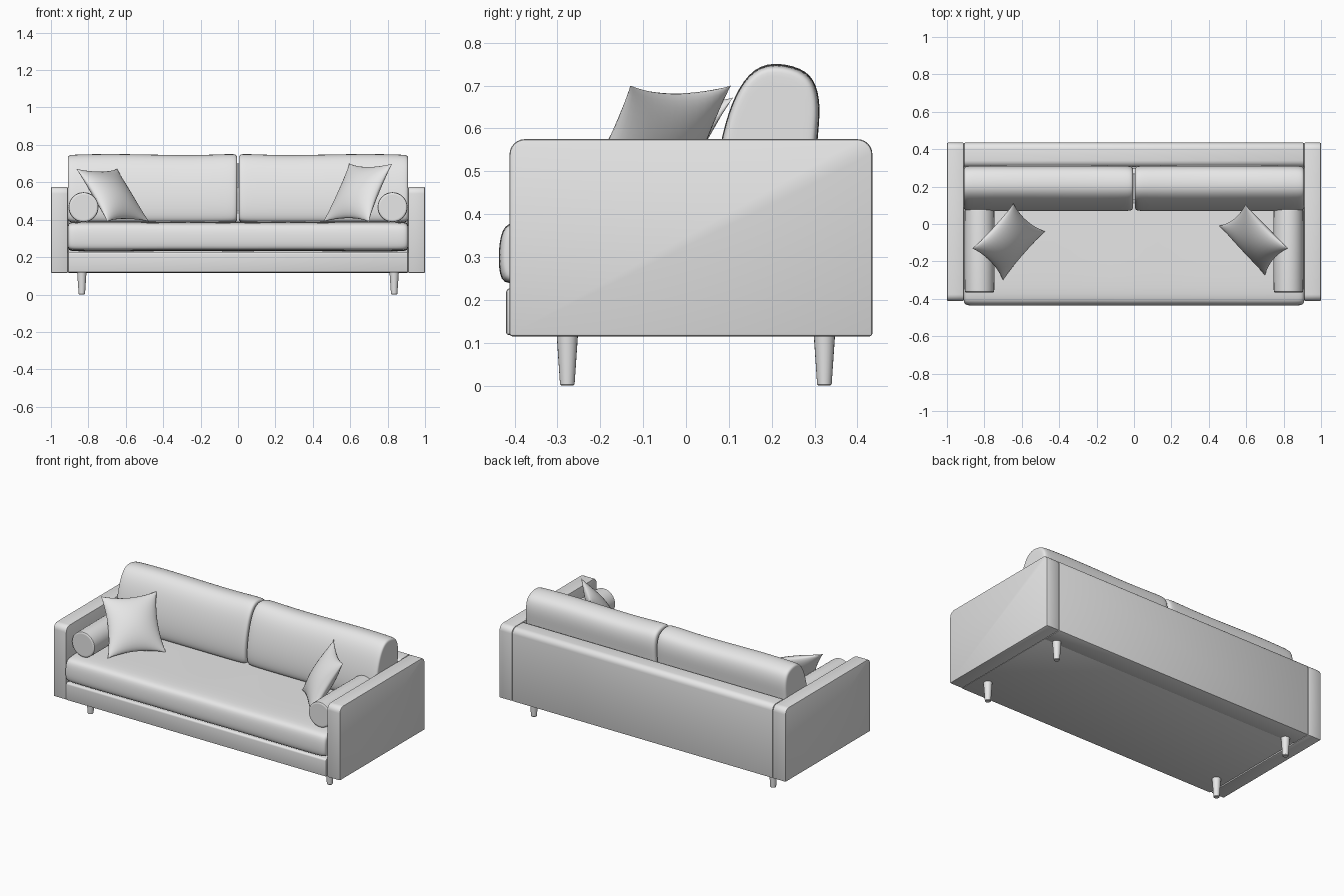
import bpy, bmesh, math
from mathutils import Vector

if "Cube" in bpy.data.objects:
    bpy.data.objects.remove(bpy.data.objects["Cube"], do_unlink=True)

# One upholstery colour for the whole sofa
grey = bpy.data.materials.new("soft grey")
grey.use_nodes = True
grey.diffuse_color = (0.8, 0.8, 0.8, 1)
grey.node_tree.nodes["Principled BSDF"].inputs["Base Color"].default_value = (0.8, 0.8, 0.8, 1)


def finish(name, bm, subdiv=0, angle=40):
    bmesh.ops.recalc_face_normals(bm, faces=bm.faces[:])
    mesh = bpy.data.meshes.new(name)
    bm.to_mesh(mesh)
    bm.free()
    mesh.materials.append(grey)
    obj = bpy.data.objects.new(name, mesh)
    bpy.context.collection.objects.link(obj)
    if subdiv:
        mod = obj.modifiers.new("soften", "SUBSURF")
        mod.levels = mod.render_levels = subdiv
    bpy.ops.object.select_all(action="DESELECT")
    bpy.context.view_layer.objects.active = obj
    obj.select_set(True)
    if subdiv:
        bpy.ops.object.shade_smooth()
    else:
        bpy.ops.object.shade_smooth_by_angle(angle=math.radians(angle))
    return obj


def panel(name, lo, hi, top_radius, edge_radius=0.006):
    """Box whose long top edges along x are rounder than the rest."""
    lo, hi = Vector(lo), Vector(hi)
    bm = bmesh.new()
    bmesh.ops.create_cube(bm, size=1)
    for v in bm.verts:
        v.co = (lo + hi) / 2 + v.co * (hi - lo)

    def is_top(e):
        a, b = e.verts
        return abs(a.co.y - b.co.y) < 1e-5 and abs(a.co.z - b.co.z) < 1e-5 and a.co.z > hi.z - 1e-4

    bmesh.ops.bevel(bm, geom=[e for e in bm.edges if is_top(e)], offset=top_radius,
                    segments=6, profile=0.5, affect="EDGES")
    sharp = [e for e in bm.edges if e.calc_face_angle(0) > 1]
    bmesh.ops.bevel(bm, geom=sharp, offset=edge_radius, segments=2, profile=0.5, affect="EDGES")
    return finish(name, bm)


def loft(name, profile, stations):
    """Sweep a y-z profile along x; each station is (x, inset, crown lift)."""
    bm = bmesh.new()
    ys, zs = zip(*profile)
    cy, cz = (min(ys) + max(ys)) / 2, (min(zs) + max(zs)) / 2
    hy, hz = (max(ys) - min(ys)) / 2, (max(zs) - min(zs)) / 2
    rings = []
    for x, inset, lift in stations:
        ring = []
        for y, z in profile:
            up = max(0, (z - cz) / hz)
            ring.append(bm.verts.new((x, cy + (y - cy) * (1 - inset / hy),
                                      cz + (z - cz) * (1 - inset / hz) + lift * up)))
        rings.append(ring)
    n = len(profile)
    for a, b in zip(rings, rings[1:]):
        for i in range(n):
            j = (i + 1) % n
            bm.faces.new((a[i], a[j], b[j], b[i]))
    bm.faces.new(rings[0])
    bm.faces.new(rings[-1])
    return finish(name, bm, subdiv=2)


def pillow(name, corners, thickness=0.06, n=18):
    """Stuffed square with pinched sides, spanned by four corners."""
    a, b, c, d = map(Vector, corners)
    normal = (b - a).cross(d - a).normalized()
    bm = bmesh.new()
    for side in (1, -1):
        grid = []
        for i in range(n + 1):
            row = []
            for j in range(n + 1):
                s, t = -math.cos(math.pi * i / n), -math.cos(math.pi * j / n)
                u = s * (1 - 0.13 * (1 - t * t))
                v = t * (1 - 0.13 * (1 - s * s))
                p = (a * (1 - u) + b * (1 + u)) * (1 - v) / 4 + (d * (1 - u) + c * (1 + u)) * (1 + v) / 4
                puff = max(0, (1 - s * s) * (1 - t * t)) ** 0.6
                row.append(bm.verts.new(p + normal * side * thickness * puff))
            grid.append(row)
        for i in range(n):
            for j in range(n):
                bm.faces.new((grid[i][j], grid[i + 1][j], grid[i + 1][j + 1], grid[i][j + 1]))
    bmesh.ops.remove_doubles(bm, verts=bm.verts[:], dist=1e-5)
    return finish(name, bm, angle=80)


def lathe(name, rings, axis, origin, sides=32, angle=40):
    """Revolve (distance along axis, radius) pairs about the y or z axis."""
    bm = bmesh.new()
    loops = []
    for h, r in rings:
        loop = []
        for k in range(sides):
            c, s = r * math.cos(math.tau * k / sides), r * math.sin(math.tau * k / sides)
            loop.append(bm.verts.new(Vector(origin) + Vector((c, s, h) if axis == "z" else (c, h, s))))
        loops.append(loop)
    for p, q in zip(loops, loops[1:]):
        for k in range(sides):
            m = (k + 1) % sides
            bm.faces.new((p[k], p[m], q[m], q[k]))
    bm.faces.new(loops[0])
    bm.faces.new(loops[-1])
    return finish(name, bm, angle=angle)


# Frame: base rail, back and arms
panel("base", (-0.908, -0.42, 0.118), (0.908, 0.32, 0.228), 0.012)
panel("backrest", (-0.909, 0.305, 0.115), (0.909, 0.435, 0.575), 0.035)
for side, label in ((1, "left"), (-1, "right")):
    x0, x1 = sorted((0.91 * side, side))
    panel(label + "_arm", (x0, -0.412, 0.115), (x1, 0.435, 0.575), 0.036)

# Seat cushion with a bulging front
seat = [(-0.405, 0.23), (-0.434, 0.242), (-0.439, 0.30), (-0.432, 0.368), (-0.40, 0.389),
        (-0.2, 0.391), (0.1, 0.391), (0.29, 0.391), (0.302, 0.38), (0.302, 0.24), (0.29, 0.23)]
seat_half = [(0.909, 0.03, 0), (0.909, 0.012, 0), (0.895, 0.002, 0), (0.85, 0, 0),
             (0.6, 0, 0.001), (0.25, 0.002, -0.002)]
loft("seat_cushion", seat,
     [(-x, i, l) for x, i, l in seat_half] + [(0, 0, 0.001)] + seat_half[::-1])

# Pair of leaning back cushions
back = [(0.10, 0.383), (0.074, 0.393), (0.066, 0.45), (0.074, 0.54), (0.098, 0.64), (0.132, 0.715),
        (0.185, 0.76), (0.275, 0.743), (0.306, 0.705), (0.315, 0.64), (0.303, 0.55),
        (0.302, 0.40), (0.29, 0.383)]
back_run = [(0.004, 0.035, 0.002), (0.004, 0.014, 0.002), (0.014, 0.003, 0.002), (0.05, 0, 0),
            (0.23, 0, -0.008), (0.45, 0, -0.004), (0.68, 0, 0.001), (0.86, 0, -0.003),
            (0.899, 0.003, -0.003), (0.91, 0.012, -0.002), (0.91, 0.035, -0.002)]
for side, label in ((1, "left"), (-1, "right")):
    loft(label + "_back_cushion", back, [(side * x, i, l) for x, i, l in back_run])

# Bolsters lying along the arms
bolster = [(-0.366, 0.066), (-0.366, 0.072), (-0.362, 0.078), (-0.35, 0.079), (-0.14, 0.080),
           (0.07, 0.079), (0.085, 0.078), (0.09, 0.072), (0.09, 0.066)]
for side, label in ((1, "left"), (-1, "right")):
    lathe(label + "_bolster", bolster, "y", (side * 0.826, 0, 0.467), angle=50)

# Throw pillows leaning in the corners
pillow("right_throw_pillow", [(-0.865, -0.13, 0.672), (-0.645, 0.11, 0.672),
                              (-0.475, -0.04, 0.39), (-0.70, -0.30, 0.39)])
pillow("left_throw_pillow", [(0.825, -0.13, 0.70), (0.595, 0.105, 0.70),
                             (0.455, -0.01, 0.39), (0.70, -0.275, 0.39)])

# Tapered legs
for x, xname in ((0.835, "left"), (-0.835, "right")):
    for y, yname in ((-0.277, "front"), (0.323, "back")):
        lathe(f"{yname}_{xname}_leg", [(0, 0.014), (0.003, 0.017), (0.12, 0.025)], "z", (x, y, 0), sides=20)
